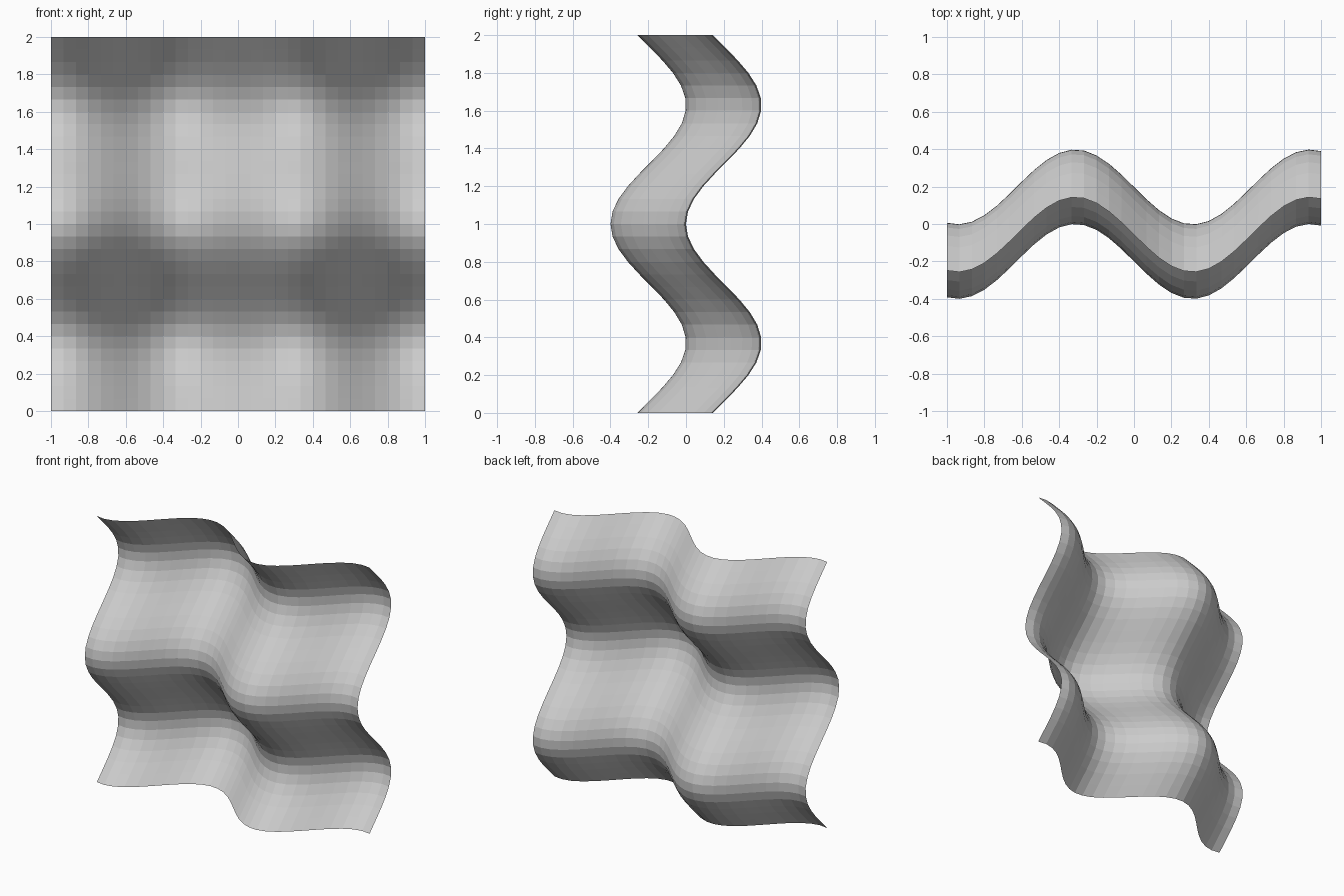
import bpy
import bmesh
from math import sin, cos

cube = bpy.data.objects.get("Cube")
if cube:
    bpy.data.objects.remove(cube, do_unlink=True)

CELLS = 30        # faces along each side
AMPLITUDE = 0.2   # height of each ripple
FREQUENCY = 5.0   # radians per unit

# Plain grey material
grey = bpy.data.materials.new("light_grey")
grey.use_nodes = True
colour = (0.6, 0.6, 0.6, 1.0)
grey.diffuse_color = colour
grey.node_tree.nodes["Principled BSDF"].inputs["Base Color"].default_value = colour

# Upright sheet, rippled across its width and up its height
bm = bmesh.new()
bmesh.ops.create_grid(bm, x_segments=CELLS, y_segments=CELLS, size=1.0)
for v in bm.verts:
    x, h = v.co.x, v.co.y
    depth = -AMPLITUDE * (sin(FREQUENCY * x) + cos(FREQUENCY * h))
    v.co = (x, depth, h + 1.0)
bm.normal_update()

mesh = bpy.data.meshes.new("wavy_sheet")
bm.to_mesh(mesh)
bm.free()
mesh.materials.append(grey)
sheet = bpy.data.objects.new("wavy_sheet", mesh)
bpy.context.collection.objects.link(sheet)
